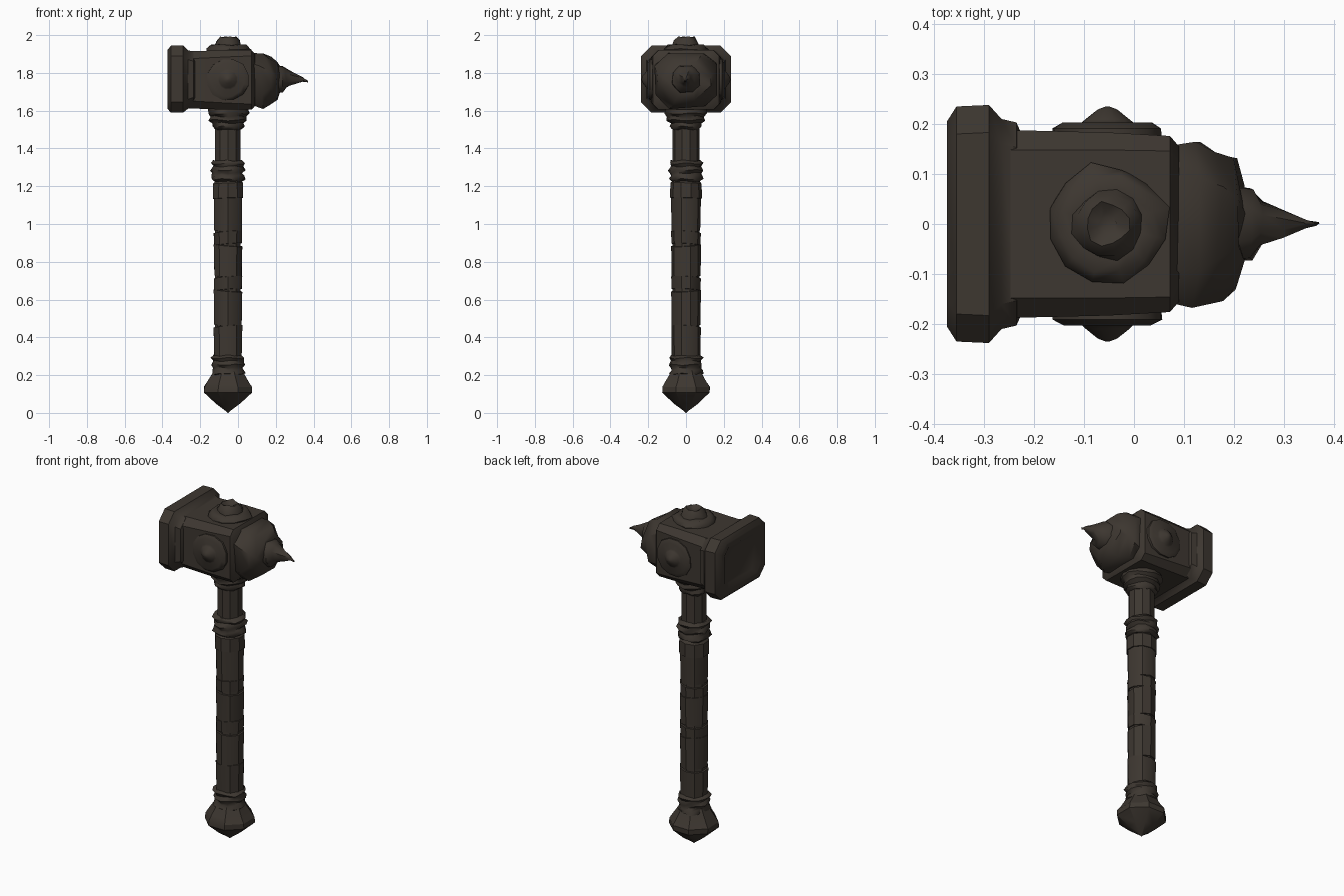
import bpy, bmesh, math, random
from mathutils import Vector, Matrix

random.seed(4)
if "Cube" in bpy.data.objects:
    bpy.data.objects.remove(bpy.data.objects["Cube"], do_unlink=True)

AX = -0.053      # handle axis in x
MID = 1.765      # head centre height

iron = bpy.data.materials.new("dark_brown_iron")
iron.use_nodes = True
COLOR = (0.047, 0.038, 0.030, 1)
iron.diffuse_color = COLOR
bsdf = next(n for n in iron.node_tree.nodes if n.type == 'BSDF_PRINCIPLED')
bsdf.inputs["Base Color"].default_value = COLOR
bsdf.inputs["Roughness"].default_value = 0.8


def loft(name, rings, angle=35):
    """Skin a list of equal-length point rings and cap both ends."""
    bm = bmesh.new()
    loops = [[bm.verts.new(p) for p in ring] for ring in rings]
    n = len(loops[0])
    for a, b in zip(loops, loops[1:]):
        for i in range(n):
            j = (i + 1) % n
            bm.faces.new((a[i], a[j], b[j], b[i]))
    bm.faces.new(loops[0])
    bm.faces.new(loops[-1])
    bmesh.ops.remove_doubles(bm, verts=bm.verts, dist=0.0005)
    bmesh.ops.recalc_face_normals(bm, faces=bm.faces)
    me = bpy.data.meshes.new(name)
    bm.to_mesh(me)
    bm.free()
    me.materials.append(iron)
    ob = bpy.data.objects.new(name, me)
    bpy.context.collection.objects.link(ob)
    bpy.ops.object.select_all(action='DESELECT')
    ob.select_set(True)
    bpy.context.view_layer.objects.active = ob
    bpy.ops.object.shade_smooth_by_angle(angle=math.radians(angle))
    return ob


def block_ring(x, hy, low, high, c, rough=0.0):
    """Rectangle across the head with chamfered corners."""
    h, m = (high - low) / 2, (high + low) / 2
    pts = []
    for sy, sz in ((1, 1), (-1, 1), (-1, -1), (1, -1)):
        pair = [(sy * hy, sz * (h - c)), (sy * (hy - c), sz * h)]
        pts += pair if sy * sz > 0 else pair[::-1]
    jit = lambda: random.uniform(-rough, rough)
    return [Vector((x + jit(), y + jit(), m + z + jit())) for y, z in pts]


def lathe(name, profile, sides=12, rough=0.0, tilt=0.0, place=None, wave=0.0, angle=35):
    """Revolve (radius, height) pairs, optionally roughened, tilted or braided."""
    place = place or Matrix.Translation((AX, 0, 0))
    rings = []
    for k, (r, z) in enumerate(profile):
        ring = []
        for i in range(sides):
            a = math.tau * (i + 0.5) / sides
            rr = r * (1 + random.uniform(-rough, rough))
            rr += wave * math.sin(3 * a + k * 1.6)
            zz = z + tilt * math.cos(a + 0.6) + wave * math.cos(4 * a + k)
            ring.append(place @ Vector((rr * math.cos(a), rr * math.sin(a), zz)))
        rings.append(ring)
    return loft(name, rings, angle)


# Head: striking plate with a sunken face, running into the body
loft("striking_plate", [block_ring(*r) for r in (
    (-0.355, 0.14, 1.665, 1.865, 0.03),
    (-0.372, 0.17, 1.64, 1.89, 0.04),
    (-0.374, 0.205, 1.61, 1.92, 0.05),
    (-0.355, 0.235, 1.59, 1.944, 0.055),
    (-0.29, 0.238, 1.59, 1.944, 0.055),
    (-0.265, 0.21, 1.61, 1.92, 0.05),
    (-0.235, 0.203, 1.62, 1.912, 0.05),
    (-0.225, 0.18, 1.63, 1.90, 0.04))])
loft("head_body", [block_ring(*r) for r in (
    (-0.26, 0.188, 1.612, 1.915, 0.04),
    (-0.05, 0.183, 1.605, 1.92, 0.035),
    (0.072, 0.176, 1.605, 1.92, 0.03),
    (0.09, 0.155, 1.625, 1.90, 0.04))])

# Back of the head: rough crown and bent spike
loft("crown", [block_ring(*r, rough=0.009) for r in (
    (0.06, 0.15, 1.625, 1.90, 0.05),
    (0.125, 0.162, 1.615, 1.905, 0.07),
    (0.17, 0.148, 1.635, 1.88, 0.08),
    (0.203, 0.125, 1.66, 1.85, 0.075),
    (0.215, 0.07, 1.70, 1.83, 0.04))], 45)
loft("spike", [block_ring(*r, rough=0.004) for r in (
    (0.19, 0.075, 1.69, 1.84, 0.04),
    (0.235, 0.07, 1.70, 1.835, 0.04),
    (0.255, 0.042, 1.725, 1.82, 0.026),
    (0.30, 0.026, 1.745, 1.796, 0.015),
    (0.345, 0.009, 1.757, 1.775, 0.005),
    (0.368, 0.001, 1.752, 1.754, 0.0005))], 50)

# Medallions on both sides and on top
stud = [(0.112, -0.02), (0.112, 0.012), (0.09, 0.024), (0.055, 0.022),
        (0.046, 0.03), (0.02, 0.05), (0.004, 0.056)]
for name, sy in (("front_medallion", -1), ("back_medallion", 1)):
    spot = Matrix.Translation((AX, sy * 0.179, MID)) @ Matrix.Rotation(-sy * math.pi / 2, 4, 'X')
    lathe(name, stud, 12, rough=0.03, place=spot, angle=50)
lathe("top_medallion", [(0.115, 1.90), (0.12, 1.925), (0.098, 1.948), (0.07, 1.948),
                        (0.062, 1.972), (0.042, 1.99), (0.02, 1.975)],
      12, rough=0.05, wave=0.004, angle=50)

# Handle: shaft, collar under the head and braided rings
lathe("shaft", [(0.071, 0.2), (0.071, 1.62)], 10)
lathe("head_collar", [(0.07, 1.50), (0.085, 1.515), (0.082, 1.535), (0.102, 1.55),
                      (0.095, 1.57), (0.112, 1.585), (0.105, 1.62)],
      14, rough=0.04, wave=0.004, angle=50)
for name, z0, r in (("upper_braid", 1.225, 0.077), ("lower_braid", 0.195, 0.075)):
    steps = [(0, 0), (1, 0.012), (0.6, 0.032), (0.3, 0.045), (1, 0.06),
             (0.3, 0.08), (1, 0.095), (0, 0.11)]
    lathe(name, [(r + 0.014 * b, z0 + h) for b, h in steps],
          14, rough=0.05, wave=0.004, angle=50)
lathe("ferrule", [(0.07, 1.133), (0.084, 1.137), (0.083, 1.215), (0.07, 1.23)], 10, tilt=0.004)

# Leather wraps, each overlapping the next
edges = [0.28, 0.46, 0.65, 0.72, 0.89, 0.96, 1.15]
for i, (low, high) in enumerate(zip(edges, edges[1:])):
    lathe(f"grip_wrap_{i + 1}", [(0.068, low), (0.076, low + 0.002),
                                (0.079, high - 0.003), (0.068, high)],
          10, rough=0.015, tilt=0.008 * (-1) ** i)

# Pommel: faceted and pointed
lathe("pommel", [(0.075, 0.235), (0.092, 0.205), (0.118, 0.165), (0.136, 0.138),
                 (0.136, 0.108), (0.07, 0.05), (0.004, 0.004)], 8, rough=0.02, angle=30)
lathe("tip", [(0.03, 0.03), (0.002, 0.0)], 8)
